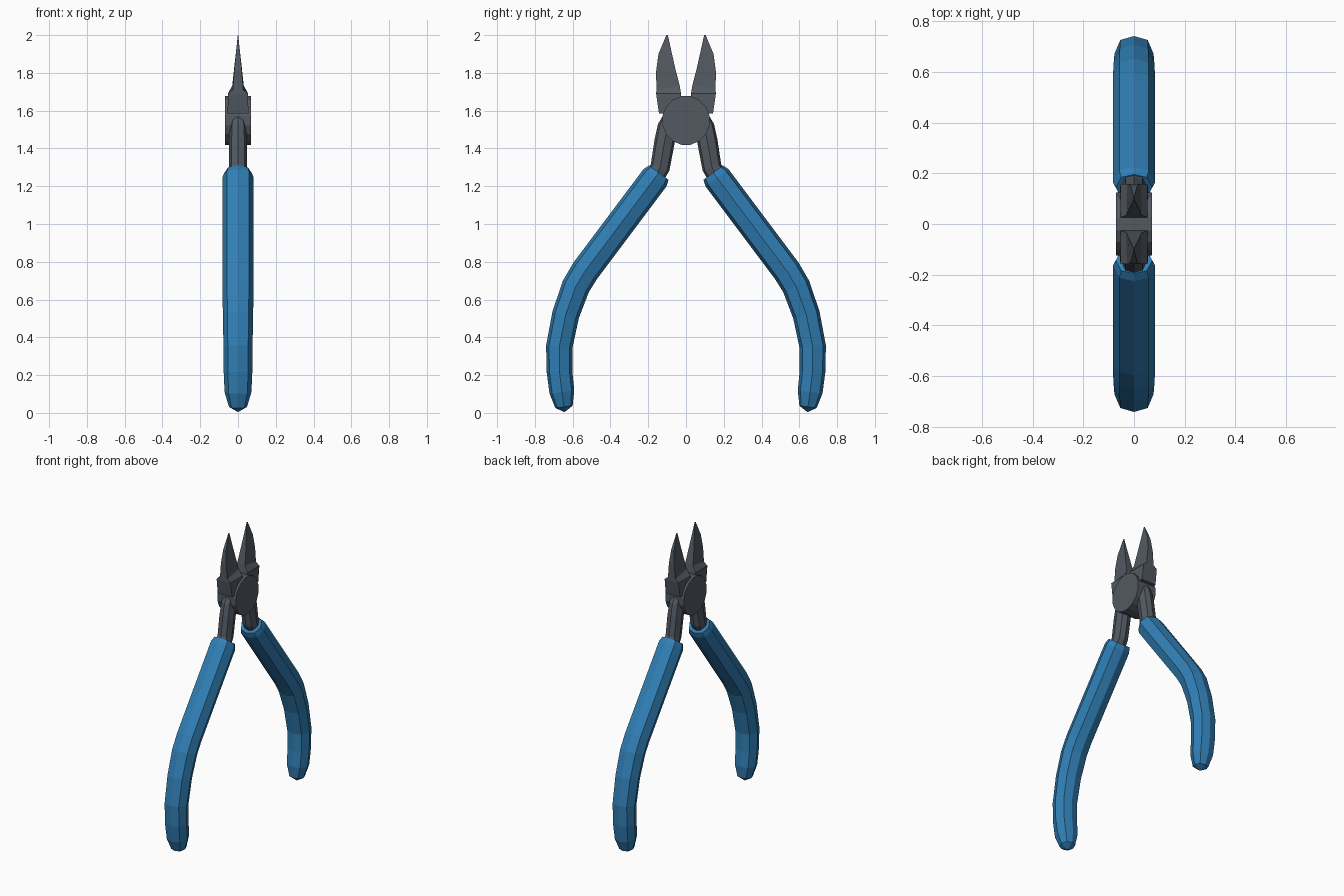
import bpy, bmesh, math
from mathutils import Vector

if "Cube" in bpy.data.objects:
    bpy.data.objects.remove(bpy.data.objects["Cube"])


def material(name, rgb):
    m = bpy.data.materials.new(name)
    m.diffuse_color = (*rgb, 1)
    m.use_nodes = True
    m.node_tree.nodes["Principled BSDF"].inputs["Base Color"].default_value = m.diffuse_color
    return m


blue = material("blue_grip", (0.03, 0.21, 0.46))
steel = material("dark_steel", (0.085, 0.1, 0.12))


def loft(name, rings, mat):
    """Skin a list of equal-length vertex rings and cap both ends."""
    bm = bmesh.new()
    vs = [[bm.verts.new(p) for p in r] for r in rings]
    n = len(vs[0])
    for a, b in zip(vs, vs[1:]):
        for i in range(n):
            j = (i + 1) % n
            bm.faces.new((a[i], a[j], b[j], b[i]))
    bm.faces.new(vs[0])
    bm.faces.new(vs[-1])
    bmesh.ops.remove_doubles(bm, verts=bm.verts, dist=1e-5)
    bmesh.ops.recalc_face_normals(bm, faces=bm.faces)
    me = bpy.data.meshes.new(name)
    bm.to_mesh(me)
    bm.free()
    me.materials.append(mat)
    ob = bpy.data.objects.new(name, me)
    bpy.context.collection.objects.link(ob)
    return ob


# Squarish octagon section: (across x, across bend)
OCT = [(1, 0), (.7, .78), (0, 1), (-.7, .78),
       (-1, 0), (-.7, -.78), (0, -1), (.7, -.78)]


def sweep(name, path, side, mat):
    """Path points are (y, z, half width in x, half thickness)."""
    rings = []
    for i, (y, z, w, t) in enumerate(path):
        a, b = path[max(i - 1, 0)], path[min(i + 1, len(path) - 1)]
        d = Vector((b[0] - a[0], b[1] - a[1])).normalized()
        rings.append([(u * w, side * (y - d.y * v * t), z + d.x * v * t) for u, v in OCT])
    return loft(name, rings, mat)


GRIP = [(.144, 1.272, .072, .064), (.164, 1.245, .083, .076), (.535, .75, .083, .076),
        (.583, .67, .083, .075), (.637, .52, .08, .072), (.671, .35, .077, .070),
        (.670, .22, .076, .068), (.657, .11, .071, .066), (.646, .032, .048, .046),
        (.643, 0.004, 0, 0)]
ARM = [(.085, 1.57, .03, .035), (.097, 1.52, .045, .052), (.113, 1.44, .048, .054),
       (.137, 1.30, .048, .052), (.20, 1.19, .048, .05)]

# Jaw rings: inner y, inner z, outer y, outer z, inner half width, outer half width
JAW = [(.02, 1.585, .143, 1.585, .055, .055), (.026, 1.69, .158, 1.69, .053, .053),
       (.034, 1.735, .157, 1.71, .03, .028), (.056, 1.82, .158, 1.81, .021, .02),
       (.074, 1.90, .146, 1.90, .012, .011), (.096, 2.0, .104, 2.0, .001, .001)]

for side, label in ((1, "right"), (-1, "left")):
    sweep("grip_" + label, GRIP, side, blue)
    sweep("arm_" + label, ARM, side, steel)
    loft("jaw_" + label,
         [[(-a, side * yi, zi), (a, side * yi, zi), (b, side * yo, zo), (-b, side * yo, zo)]
          for yi, zi, yo, zo, a, b in JAW], steel)

# Pivot disc
angles = [math.tau * (i + .5) / 16 for i in range(16)]
loft("pivot_disc", [[(x, .127 * math.cos(a), 1.548 + .131 * math.sin(a)) for a in angles]
                    for x in (-.07, .07)], steel)
